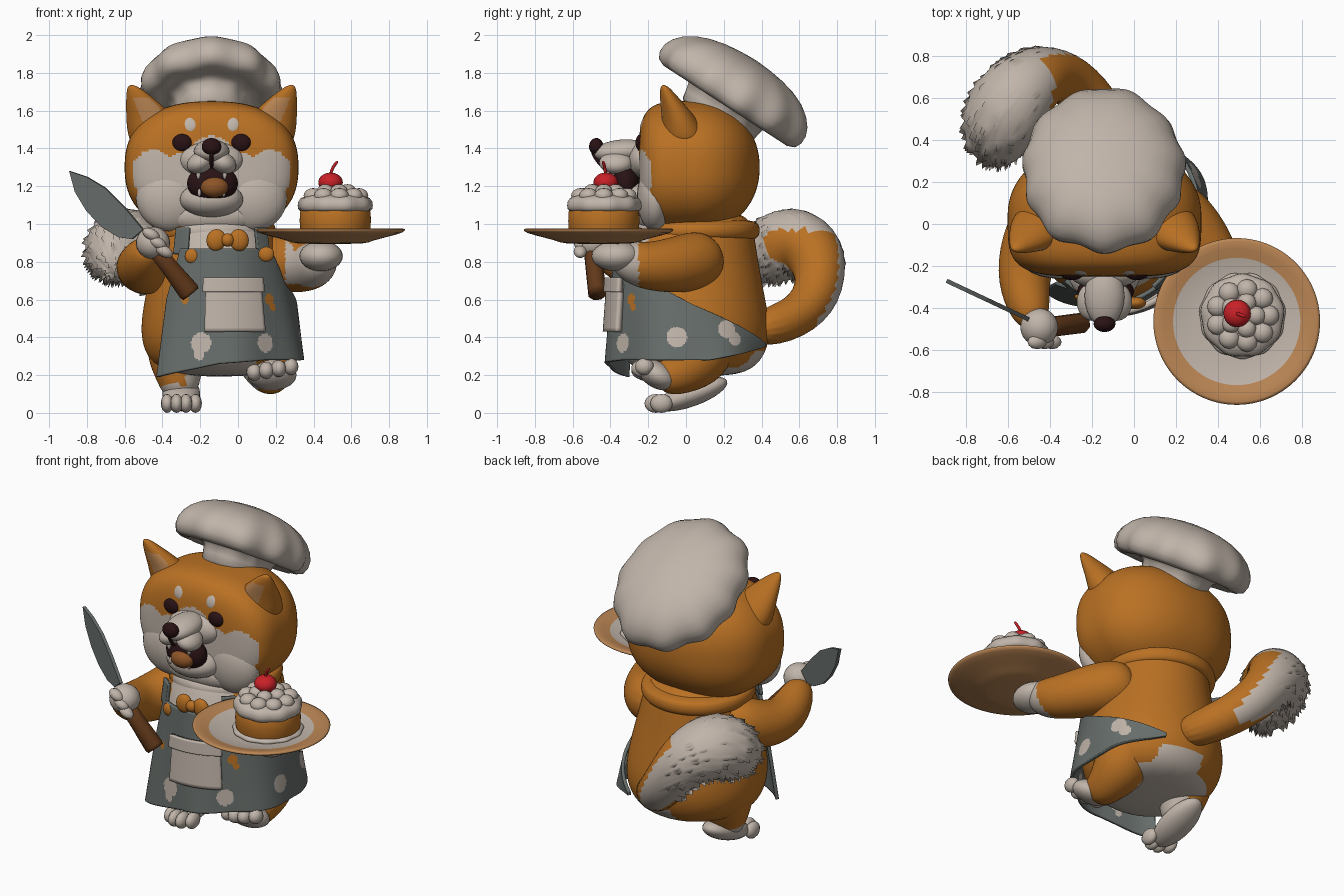
import bpy, bmesh, math, random
from mathutils import Vector, Matrix

if "Cube" in bpy.data.objects:
    bpy.data.objects.remove(bpy.data.objects["Cube"])
random.seed(4)

def mat(name, r, g, b):
    m = bpy.data.materials.new(name)
    m.diffuse_color = (r, g, b, 1)
    m.use_nodes = True
    m.node_tree.nodes["Principled BSDF"].inputs["Base Color"].default_value = m.diffuse_color
    return m

ORANGE = mat("orange fur", .49, .165, .017)
WHITE = mat("cream white", .53, .46, .40)
GREY = mat("slate grey", .135, .155, .145)
DARK = mat("dark brown", .022, .006, .007)
WOOD = mat("handle wood", .12, .04, .01)
TAN = mat("biscuit tan", .50, .24, .09)
RED = mat("cherry red", .58, .015, .02)
TONGUE = mat("tongue", .27, .09, .02)

def finish(name, bm, mats, rule=None, level=0, thick=0, smooth=True):
    """Make an object, bake its modifiers, then colour faces by rule(centre, normal)."""
    bmesh.ops.recalc_face_normals(bm, faces=bm.faces)
    me = bpy.data.meshes.new(name)
    bm.to_mesh(me)
    bm.free()
    ob = bpy.data.objects.new(name, me)
    bpy.context.collection.objects.link(ob)
    if thick:
        s = ob.modifiers.new("thickness", 'SOLIDIFY')
        s.thickness, s.offset = thick, 0
    if level:
        s = ob.modifiers.new("round", 'SUBSURF')
        s.levels = level
    if thick or level:
        dg = bpy.context.evaluated_depsgraph_get()
        new = bpy.data.meshes.new_from_object(ob.evaluated_get(dg))
        ob.modifiers.clear()
        ob.data = new
    ob.data.materials.clear()
    for m in mats:
        ob.data.materials.append(m)
    for p in ob.data.polygons:
        p.use_smooth = smooth
        p.material_index = rule(p.center, p.normal) if rule else 0
    return ob

def loft(name, rings, mats, rule=None, level=2):
    """Skin a list of closed rings and cap both ends."""
    bm = bmesh.new()
    vr = [[bm.verts.new(p) for p in r] for r in rings]
    n = len(vr[0])
    for a, b in zip(vr, vr[1:]):
        for i in range(n):
            bm.faces.new((a[i], a[(i + 1) % n], b[(i + 1) % n], b[i]))
    bm.faces.new(vr[0])
    bm.faces.new(vr[-1])
    return finish(name, bm, mats, rule, level)

def stack(name, rows, mats, rule=None, level=3, n=16):
    """Horizontal ellipses: z, cx, cy, rx, ry."""
    ang = [2 * math.pi * i / n for i in range(n)]
    return loft(name, [[Vector((cx + rx * math.cos(a), cy + ry * math.sin(a), z)) for a in ang]
                       for z, cx, cy, rx, ry in rows], mats, rule, level)

def tube(name, pts, mats, rule=None, level=2, n=12):
    """Round limb along a path of x, y, z, radius."""
    P = [Vector(p[:3]) for p in pts]
    rings = []
    for i, p in enumerate(P):
        q = (P[min(i + 1, len(P) - 1)] - P[max(i - 1, 0)]).to_track_quat('Z', 'Y')
        rings.append([p + q @ Vector((math.cos(a), math.sin(a), 0)) * pts[i][3]
                      for a in [2 * math.pi * k / n for k in range(n)]])
    return loft(name, rings, mats, rule, level)

def ball(name, c, r, m, rot=(0, 0, 0), seg=24):
    bm = bmesh.new()
    R = Matrix.Rotation(rot[2], 4, 'Z') @ Matrix.Rotation(rot[1], 4, 'Y') @ Matrix.Rotation(rot[0], 4, 'X')
    bmesh.ops.create_uvsphere(bm, u_segments=seg, v_segments=seg * 2 // 3, radius=1,
                              matrix=Matrix.Translation(c) @ R @ Matrix.Diagonal((*r, 1)))
    return finish(name, bm, [m])

def lathe(name, prof, c, mats, rule=None, n=64, wave=None, M=Matrix()):
    """Spin (radius, height) points about z, with an optional radial wave."""
    w = wave or (lambda a, k: 1)
    return loft(name, [[Vector(c) + M @ Vector((r * w(a, k) * math.cos(a), r * w(a, k) * math.sin(a), h))
                        for a in [2 * math.pi * i / n for i in range(n)]]
                       for k, (r, h) in enumerate(prof)], mats, rule, 1)

def lerp(table, t):
    for (a, u), (b, v) in zip(table, table[1:]):
        if t <= b:
            return u + (v - u) * (t - a) / (b - a)
    return table[-1][1]

# ---- body, collar and legs
stack("body", [(.19, -.1, .04, .22, .22), (.25, -.1, .04, .37, .36), (.4, -.105, .04, .43, .425),
               (.6, -.105, .03, .4, .4), (.8, -.11, .02, .35, .37), (.95, -.12, .04, .32, .33),
               (1.08, -.13, .06, .27, .27)], [ORANGE, WHITE],
      lambda c, n: int((c.y < -.15 and c.z > .84 and abs(c.x + .1) < .2) or c.z < .245
                       or (c.z < .32 and abs(c.x + .04) < .14)))
stack("neck_collar", [(.9, -.13, .05, .3, .31), (.94, -.13, .06, .34, .34), (.99, -.13, .06, .34, .34),
                      (1.03, -.13, .07, .3, .3)], [ORANGE, WHITE],
      lambda c, n: int(c.y < -.15 and abs(c.x + .1) < .2))
tube("standing_leg", [(-.29, .1, .58, .08), (-.31, .08, .48, .2), (-.33, .06, .3, .18), (-.31, .03, .16, .12),
                      (-.3, .02, .08, .08)], [ORANGE, WHITE], lambda c, n: int(c.z < .15 or (n.x > .35 and c.z < .35)))
ball("standing_foot", (-.3, .03, .1), (.1, .2, .065), WHITE, (.35, 0, 0))
tube("lifted_leg", [(.08, .12, .52, .08), (.12, .12, .42, .2), (.16, .07, .28, .18), (.17, -.04, .2, .12),
                    (.18, -.16, .18, .09)], [ORANGE, WHITE], lambda c, n: int(n.x < -.6 and c.z < .3))
ball("lifted_foot", (.18, -.15, .2), (.13, .11, .07), WHITE, (-.5, 0, 0))
for i in range(4):
    ball("standing_toe", (-.375 + i * .05, -.13 - .03 * (i in (1, 2)), .05), (.034, .06, .05), WHITE, seg=12)
    ball("lifted_toe", (.085 + i * .065, -.22 - .02 * (i in (1, 2)), .215 + i * .01), (.04, .05, .045), WHITE, seg=12)

# ---- head: round at the back, flat and square at the face
HX = -.14
bm = bmesh.new()
bmesh.ops.create_uvsphere(bm, u_segments=160, v_segments=110, radius=1)
for v in bm.verts:
    p = v.co
    q = 4.2 if p.y < 0 else 2.1
    s = ((abs(p.x) ** 2.4 + abs(p.z) ** 2.4) ** (q / 2.4) + abs(p.y) ** q) ** (-1 / q)
    v.co = Vector((HX + .46 * s * p.x, .04 + (.29 if p.y < 0 else .35) * s * p.y, 1.3 + .35 * s * p.z))
def face_mask(c, n):
    return int(c.y < -.185 and c.z < lerp([(0, 1.47), (.07, 1.45), (.12, 1.385), (.22, 1.36), (.3, 1.4), (.36, 1.38),
                                           (.46, 1.28)], abs(c.x - HX)))
finish("head", bm, [ORANGE, WHITE], face_mask)
for s in (-1, 1):
    ball("cheek", (HX + s * .215, -.165, 1.14), (.185, .095, .18), WHITE)
    ball("eye", (HX + s * .155, -.235, 1.43), (.055, .032, .048), DARK)
    ball("brow_spot", (HX + s * .115, -.22, 1.525), (.045, .02, .048), WHITE, (-.3, s * .3, 0))
    ball("lip", (HX + s * .06, -.37, 1.325), (.075, .09, .055), WHITE, (0, s * .45, 0))
    ball("tooth", (HX + s * .07, -.39, 1.265), (.012, .012, .03), WHITE, seg=8)
    ball("lower_tooth", (HX + s * .065, -.385, 1.165), (.01, .01, .022), WHITE, seg=8)
    stack("ear", [(1.4, HX + s * .29, 0, .13, .12), (1.48, HX + s * .305, -.01, .145, .115),
                  (1.57, HX + s * .325, -.04, .13, .09), (1.66, HX + s * .375, -.085, .08, .055),
                  (1.74, HX + s * .425, -.12, .022, .018)], [ORANGE, TAN],
          lambda c, n: int(n.y < -.7 and 1.45 < c.z < 1.67 and abs(abs(c.x - HX) - .29 - .4 * (c.z - 1.5)) < .06))
ball("muzzle", (HX, -.34, 1.385), (.095, .15, .062), WHITE, (.08, 0, 0))
ball("muzzle_base", (HX, -.23, 1.34), (.17, .08, .1), WHITE)
ball("jaw", (HX, -.24, 1.13), (.17, .13, .095), WHITE)
ball("chin_fluff", (HX, -.165, 1.045), (.26, .1, .1), WHITE)
ball("mouth", (HX + .005, -.32, 1.215), (.135, .078, .1), DARK)
ball("tongue", (HX + .015, -.375, 1.195), (.075, .055, .055), TONGUE, (.3, 0, 0))
ball("nose", (HX, -.475, 1.41), (.052, .038, .045), DARK)
tube("nose_line", [(HX, -.5, 1.39, .012), (HX, -.475, 1.34, .012), (HX, -.43, 1.29, .012)], [DARK], n=6)

# ---- chef hat: pleated puff on a band, tilted back
def pleat(a, k):
    return 1 + (.04 * math.sin(11 * a + math.sin(2 * a)) + .015 * math.sin(5 * a + 1)) * (0, 0, .8, 1.2, .8, .5, .3, .1, 0)[k]
lathe("chef_hat", [(.225, -.2), (.22, -.1), (.24, -.015), (.4, -.085), (.455, -.01), (.44, .08), (.345, .17),
                   (.18, .22), (.01, .23)], (-.145, .245, 1.674), [WHITE], wave=pleat,
      M=Matrix.Diagonal((.86, 1, 1)) @ Matrix.Rotation(-.576, 3, 'X'))

# ---- apron: patches wrapped round the body, angle 0 = front
def wrap(t, z, off=0):
    k = (z - .2) / .7
    rx, ry = .465 - .115 * k + off, .45 - .05 * k + off
    return Vector((-.1 + rx * math.sin(t), .03 - ry * math.cos(t), z))

def patch(name, t0, t1, bot, top, off, thick, mats, rule=None, nt=20, nz=12, ripple=0):
    bm = bmesh.new()
    g = []
    for i in range(nt + 1):
        t = t0 + (t1 - t0) * i / nt
        lo, hi = lerp(bot, t), lerp(top, t)
        g.append([bm.verts.new(wrap(t, lo + (hi - lo) * j / nz,
                                    off + ripple * math.sin(7 * t) * (1 - j / nz))) for j in range(nz + 1)])
    for a, b in zip(g, g[1:]):
        for j in range(nz):
            bm.faces.new((a[j], b[j], b[j + 1], a[j + 1]))
    return finish(name, bm, mats, rule, thick=thick)

SPOTS = [(-.22, .37, .055, 1), (-.24, .31, .03, 1), (.59, .37, .05, 1), (1.39, .4, .055, 1), (2.0, .44, .05, 1),
         (2.1, .39, .04, 1), (-.46, .6, .025, 2), (.72, .6, .03, 2), (.76, .56, .02, 2)]
def spotted(c, n):
    return next((m for t, z, r, m in SPOTS if (c - wrap(t, z)).length < r), 0)
patch("apron", -.75, 2.65, [(-.75, .19), (0, .26), (.6, .28), (1.8, .28), (2.65, .35)],
      [(-.75, .6), (-.6, .87), (.85, .87), (1.1, .68), (1.6, .57), (2.65, .37)], 0, .02,
      [GREY, WHITE, ORANGE], spotted, 190, 64, .012)
flat = lambda z: [(-9, z), (9, z)]
patch("pocket", -.17, .56, flat(.43), flat(.68), .02, .035, [WHITE])
patch("pocket_flap", -.2, .58, flat(.64), flat(.715), .035, .03, [WHITE])
for t0, t1 in ((-.72, -.48), (.6, .82)):
    patch("strap", t0, t1, flat(.84), flat(.98), 0, .02, [GREY])
for x, z in ((-.24, .83), (.15, .84)):
    ball("strap_button", (x, -.345, z), (.042, .022, .04), ORANGE)

# ---- bow tie
for s in (-1, 1):
    ball("bow_loop", (-.055 + s * .06, -.375, .915), (.052, .03, .058), ORANGE, (0, s * -.2, 0))
ball("bow_knot", (-.055, -.385, .915), (.035, .03, .035), ORANGE)

# ---- arms and hands
tube("knife_arm", [(-.33, .12, .9, .07), (-.4, .08, .83, .16), (-.5, -.1, .75, .15), (-.53, -.28, .77, .13),
                   (-.49, -.43, .85, .1), (-.47, -.48, .88, .05)], [ORANGE])
ball("knife_hand", (-.45, -.49, .9), (.09, .09, .085), WHITE)
for i in range(3):
    ball("finger", (-.46 + i * .035, -.56, .945 - i * .045), (.05, .035, .03), WHITE, (0, .5, 0), 12)
tube("plate_arm", [(.1, .14, .84, .09), (.17, .08, .81, .17), (.31, -.06, .78, .155), (.4, -.22, .775, .13),
                   (.43, -.32, .81, .11), (.44, -.38, .83, .05)], [ORANGE, WHITE],
     lambda c, n: int(c.y < -.25 or (n.y < -.45 and c.x > .25)), level=3)
ball("plate_hand", (.44, -.37, .83), (.115, .13, .08), WHITE)

# ---- knife: curved blade outline in the front plane, leaning forward towards the hand
blade = [(-.89, 1.28), (-.8, 1.25), (-.7, 1.19), (-.6, 1.09), (-.5, .97), (-.56, .92), (-.63, .93), (-.72, .985),
         (-.8, 1.07), (-.86, 1.17)]
bm = bmesh.new()
bm.faces.new([bm.verts.new((x, -.27 - .47 * (x + .89), z)) for x, z in blade])
finish("knife_blade", bm, [GREY], thick=.02, smooth=False)
h0, h1 = Vector((-.48, -.5, .92)), Vector((-.25, -.47, .63))
axis = (h1 - h0).normalized()
side = axis.cross(Vector((0, 1, 0))).normalized()
deep = axis.cross(side)
loft("knife_handle", [[h0 + (h1 - h0) * t + side * (w * math.cos(a)) + deep * (.05 * math.sin(a))
                       for a in [math.pi * (k + .5) / 4 for k in range(8)]]
                      for t, w in ((0, .045), (.5, .05), (.95, .062), (1, .055))], [WOOD], level=0)

# ---- tail: curled tube, pale on the tip and outer side, with tufts
tail_pts = [(-.03, .34, .43, .1), (-.18, .58, .49, .115), (-.33, .71, .63, .135), (-.45, .71, .82, .165),
            (-.56, .62, .91, .195), (-.63, .49, .89, .205), (-.66, .37, .8, .155), (-.64, .3, .72, .05)]
tail = tube("tail", tail_pts, [ORANGE, WHITE], lambda c, n: int(
    c.x < -.455 or c.z > .97 or (c.x < -.15 and c.y > .55 and n.dot(Vector((-.35, .93, 0))) > .55)), n=16)
bm = bmesh.new()
bm.from_mesh(tail.data)
bm.normal_update()
tufts = [f for f in bm.faces if f.material_index == 1 and f.calc_center_median().x < -.45 and random.random() < .2]
out = bmesh.ops.poke(bm, faces=tufts)
for v in out["verts"]:
    v.co += v.normal * .018 + Vector((-.008, -.01, -.012))
bm.to_mesh(tail.data)
bm.free()

# ---- plate, cake and cherry
PX, PY = .488, -.463
lathe("plate", [(.01, .895), (.2, .895), (.21, .91), (.36, .945), (.402, .962), (.397, .985), (.3, .958), (.22, .938),
                (.01, .938)], (PX, PY, 0), [TAN, WHITE],
      lambda c, n: int(n.z > .3 and math.hypot(c.x - PX, c.y - PY) < .3))
CX, CY = .515, -.435
lathe("cake_sponge", [(.01, .93), (.175, .93), (.187, .95), (.192, 1.08), (.17, 1.1), (.01, 1.1)], (CX, CY, 0), [ORANGE])
lathe("base_cream", [(.17, .93), (.205, .935), (.205, .96), (.17, .97)], (CX, CY, 0), [WHITE],
      wave=lambda a, k: 1 + .02 * math.sin(11 * a))
lathe("cream_top", [(.18, 1.06), (.197, 1.075), (.2, 1.12), (.17, 1.155), (.01, 1.17)], (CX, CY, 0), [WHITE],
      wave=lambda a, k: 1 + .02 * math.sin(9 * a))
for n, R, z, r in ((9, .125, 1.15, .05), (5, .065, 1.175, .045)):
    for i in range(n):
        a = 2 * math.pi * i / n
        ball("cream_dollop", (CX + R * math.cos(a), CY + R * math.sin(a), z), (r, r, r * .8), WHITE, seg=12)
ball("cherry", (.49, -.425, 1.22), (.065, .065, .052), RED)
tube("cherry_stem", [(.49, -.425, 1.26, .012), (.5, -.43, 1.3, .009), (.53, -.44, 1.335, .011)], [RED], n=6)
